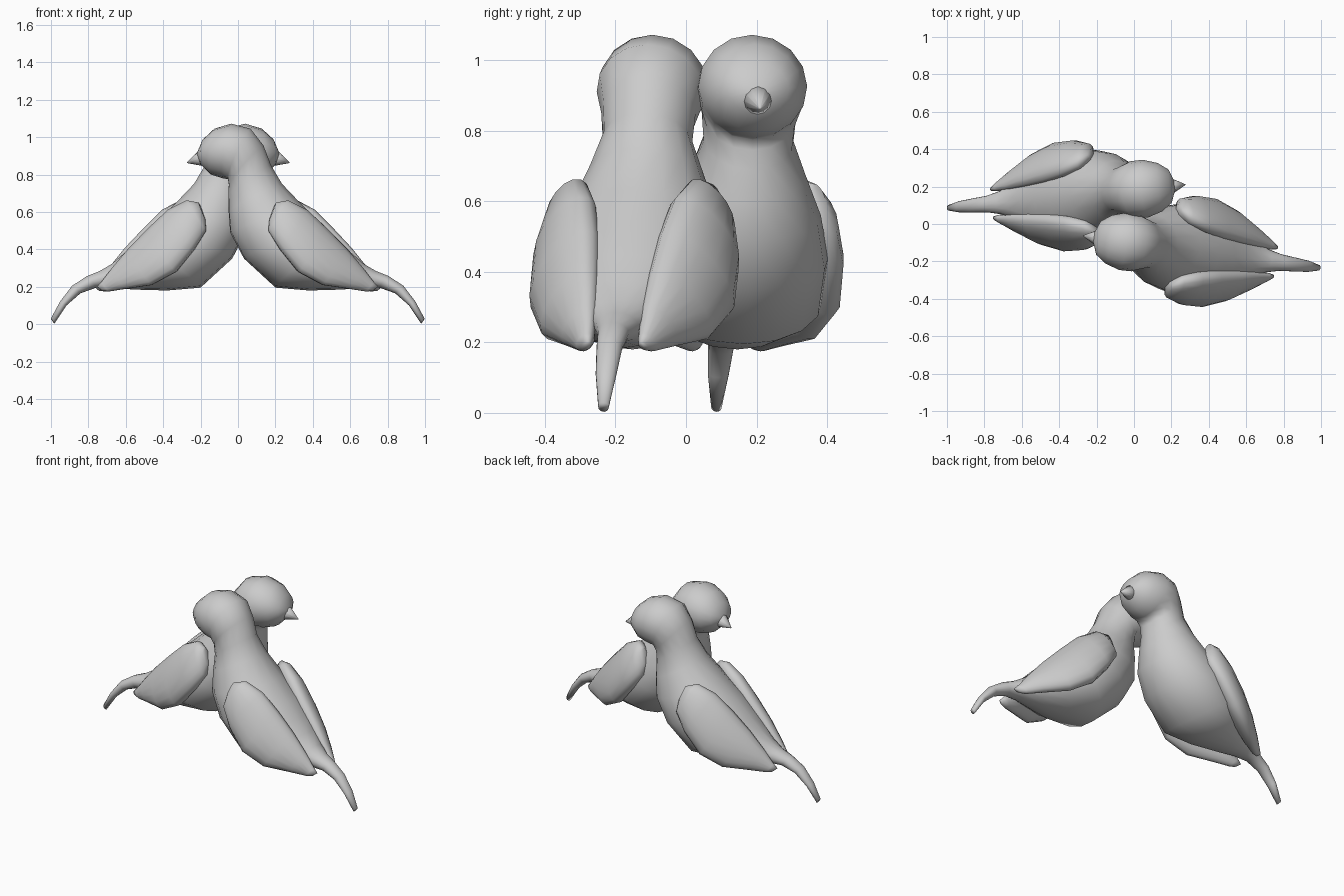
import bpy, bmesh
from math import sin, cos, pi, radians
from mathutils import Vector, Matrix

if "Cube" in bpy.data.objects:
    bpy.data.objects.remove(bpy.data.objects["Cube"])

# body and tail sections: upper x, z, lower x, z, half width
BODY = [(-.217, .93, -.222, .895, .025), (-.19, .99, -.20, .85, .09),
        (-.13, 1.045, -.15, .80, .13), (-.04, 1.072, -.085, .78, .155),
        (.065, 1.045, -.055, .775, .153), (.135, .955, -.052, .745, .135),
        (.175, .85, -.055, .69, .128), (.235, .75, -.053, .60, .165),
        (.35, .63, -.045, .49, .215), (.46, .53, .03, .35, .245),
        (.54, .45, .20, .195, .24), (.61, .38, .38, .18, .18),
        (.68, .32, .56, .185, .105), (.74, .285, .67, .195, .065),
        (.81, .257, .76, .195, .045), (.89, .205, .845, .165, .037),
        (.955, .12, .92, .10, .03), (1.004, .03, .985, .003, .015)]

# wing sections: upper point, lower point, half thickness
WING = [((.205, .20, .65), (.17, .22, .56), .025),
        ((.27, .16, .662), (.165, .25, .50), .055),
        ((.37, .125, .61), (.23, .275, .40), .07),
        ((.47, .10, .515), (.33, .275, .28), .074),
        ((.58, .085, .405), (.46, .23, .21), .062),
        ((.67, .075, .30), (.60, .155, .19), .042),
        ((.73, .073, .225), (.69, .105, .175), .024),
        ((.755, .073, .20), (.725, .09, .178), .012)]


def make(name, bm, place):
    bmesh.ops.transform(bm, matrix=place, verts=bm.verts)
    bmesh.ops.recalc_face_normals(bm, faces=bm.faces)
    me = bpy.data.meshes.new(name)
    bm.to_mesh(me)
    bm.free()
    for p in me.polygons:
        p.use_smooth = True
    ob = bpy.data.objects.new(name, me)
    bpy.context.collection.objects.link(ob)


def loft(sections, sides=16):
    """Skin elliptical rings spanning each upper/lower point pair."""
    bm = bmesh.new()
    mids = [(u + l) / 2 for u, l, w in sections]
    rings = []
    for i, (u, l, w) in enumerate(sections):
        along = mids[min(i + 1, len(mids) - 1)] - mids[max(i - 1, 0)]
        a = (u - l) / 2
        side = along.cross(a).normalized() * w
        rings.append([bm.verts.new(mids[i] + a * cos(2 * pi * k / sides)
                                   + side * sin(2 * pi * k / sides))
                      for k in range(sides)])
    for r, s in zip(rings, rings[1:]):
        for k in range(sides):
            j = (k + 1) % sides
            bm.faces.new((r[k], r[j], s[j], s[k]))
    bm.faces.new(rings[0])
    bm.faces.new(rings[-1])
    return bm


def bird(prefix, mirror, y, angle):
    place = (Matrix.Translation((.3 * mirror, y, 0))
             @ Matrix.Rotation(radians(angle), 4, 'Z')
             @ Matrix.Diagonal((mirror, 1, 1, 1))
             @ Matrix.Translation((-.3, 0, 0)))
    # head, body and tail in one skin
    make(prefix + "_body", loft([(Vector((a, 0, b)), Vector((c, 0, d)), w)
                                 for a, b, c, d, w in BODY]), place)
    # folded wings
    for s, label in ((-1, "_front_wing"), (1, "_back_wing")):
        secs = [tuple(Vector((p[0] + .12 * p[1], s * p[1], p[2])) for p in (u, l)) + (t,)
                for u, l, t in WING]
        make(prefix + label, loft(secs, 16), place)
    # beak
    bm = bmesh.new()
    tip, base = Vector((-.278, 0, .863)), Vector((-.175, 0, .895))
    d = tip - base
    m = Matrix.Translation((tip + base) / 2) @ d.to_track_quat('Z', 'Y').to_matrix().to_4x4()
    bmesh.ops.create_cone(bm, cap_ends=True, segments=12, radius1=.058,
                          radius2=.002, depth=d.length, matrix=m)
    make(prefix + "_beak", bm, place)


bird("right_bird", 1, -.141, -7.7)
bird("left_bird", -1, .154, 5.6)
